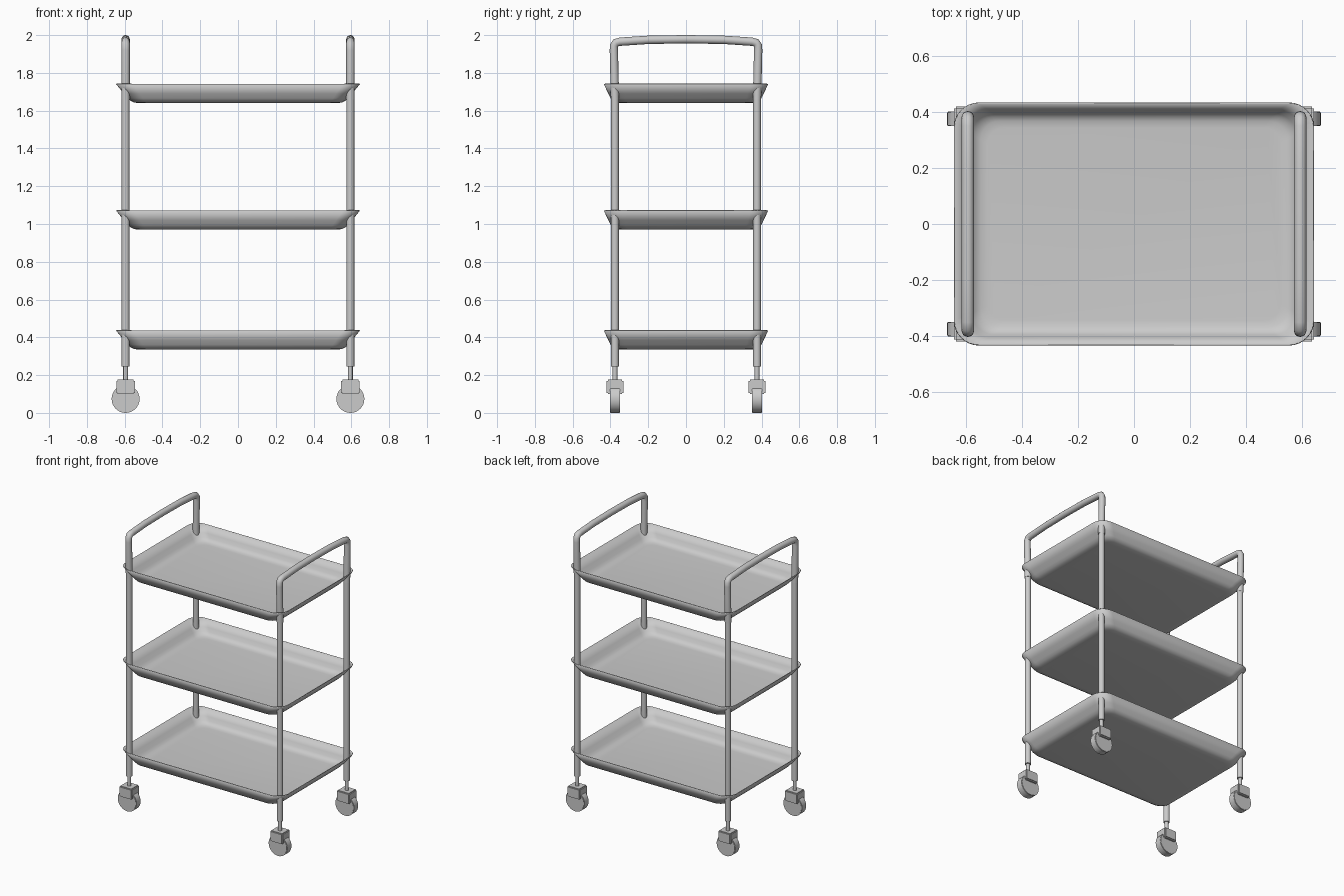
import bpy, bmesh, math
from mathutils import Matrix, Vector

cube = bpy.data.objects.get("Cube")
if cube:
    bpy.data.objects.remove(cube, do_unlink=True)

GREY = 0.6
metal = bpy.data.materials.new("light grey")
metal.use_nodes = True
metal.diffuse_color = (GREY, GREY, GREY, 1)
metal.node_tree.nodes["Principled BSDF"].inputs["Base Color"].default_value = (GREY, GREY, GREY, 1)

POST_X, POST_Y = 0.595, 0.376


def make_object(name, bm, sharp=40):
    bmesh.ops.recalc_face_normals(bm, faces=bm.faces)
    mesh = bpy.data.meshes.new(name)
    bm.to_mesh(mesh)
    bm.free()
    mesh.materials.append(metal)
    obj = bpy.data.objects.new(name, mesh)
    bpy.context.collection.objects.link(obj)
    bpy.ops.object.select_all(action='DESELECT')
    obj.select_set(True)
    bpy.context.view_layer.objects.active = obj
    bpy.ops.object.shade_smooth_by_angle(angle=math.radians(sharp))
    return obj


def rounded_ring(bm, hx, hy, r, z, steps=8):
    verts = []
    for i, (sx, sy) in enumerate([(1, 1), (-1, 1), (-1, -1), (1, -1)]):
        for k in range(steps + 1):
            a = math.pi / 2 * (i + k / steps)
            verts.append(bm.verts.new((sx * (hx - r) + r * math.cos(a),
                                       sy * (hy - r) + r * math.sin(a), z)))
    return verts


def tray(name, z):
    # Thin flared sheet: rim, sloping wall, curved foot, flat floor
    bm = bmesh.new()
    profile = [(0.645, 0.435, 0.09, 0.1), (0.604, 0.411, 0.085, 0.05),
               (0.583, 0.399, 0.08, 0.026), (0.569, 0.388, 0.075, 0.012),
               (0.55, 0.37, 0.07, 0.003), (0.525, 0.345, 0.06, 0)]
    rings = [rounded_ring(bm, hx, hy, r, z + h) for hx, hy, r, h in profile]
    for a, b in zip(rings, rings[1:]):
        n = len(a)
        for i in range(n):
            j = (i + 1) % n
            bm.faces.new((a[i], a[j], b[j], b[i]))
    bm.faces.new(rings[-1])
    obj = make_object(name, bm)
    # Open sheet: outside must face down and out
    floor = obj.data.polygons[-1]
    if floor.normal.z > 0:
        obj.data.flip_normals()
    mod = obj.modifiers.new("thickness", 'SOLIDIFY')
    mod.thickness = 0.005
    mod.offset = -1


def cylinder(name, radius, depth, centre, rotation=None, bevel=0.0):
    bm = bmesh.new()
    matrix = Matrix.Translation(centre) @ (rotation or Matrix())
    bmesh.ops.create_cone(bm, cap_ends=True, segments=32, radius1=radius,
                          radius2=radius, depth=depth, matrix=matrix)
    if bevel:
        rims = [e for e in bm.edges if any(len(f.verts) > 4 for f in e.link_faces)]
        bmesh.ops.bevel(bm, geom=rims, offset=bevel, segments=2, affect='EDGES')
    return make_object(name, bm)


def handle(name, x):
    # Slightly arched grab bar with tight bends
    half = [(0.376, 1.66), (0.378, 1.75), (0.382, 1.92), (0.381, 1.945),
            (0.372, 1.959), (0.35, 1.965), (0.2, 1.975)]
    path = half + [(0, 1.978)] + [(-y, z) for y, z in reversed(half)]
    bm = bmesh.new()
    rings = []
    for i, (y, z) in enumerate(path):
        before = Vector(path[max(i - 1, 0)])
        after = Vector(path[min(i + 1, len(path) - 1)])
        t = (after - before).normalized()
        ring = []
        for k in range(20):
            a = math.tau * k / 20
            u, v = 0.022 * math.cos(a), 0.022 * math.sin(a)
            ring.append(bm.verts.new((x + u, y - t.y * v, z + t.x * v)))
        rings.append(ring)
    for a, b in zip(rings, rings[1:]):
        for k in range(20):
            j = (k + 1) % 20
            bm.faces.new((a[k], a[j], b[j], b[k]))
    bm.faces.new(rings[0])
    bm.faces.new(rings[-1])
    make_object(name, bm, 60)


def caster(label, x, y):
    cylinder(label + "_caster_stem", 0.0125, 0.1, (x, y, 0.21))
    # Housing block above the wheel
    bm = bmesh.new()
    size = Matrix.Diagonal((0.098, 0.088, 0.076, 1))
    bmesh.ops.create_cube(bm, size=1, matrix=Matrix.Translation((x, y, 0.138)) @ size)
    bmesh.ops.bevel(bm, geom=bm.edges[:], offset=0.006, segments=2, affect='EDGES')
    make_object(label + "_caster_housing", bm)
    cylinder(label + "_wheel", 0.074, 0.052, (x, y, 0.074),
             Matrix.Rotation(math.pi / 2, 4, 'X'), bevel=0.003)


# Trays
for label, z in (("lower", 0.335), ("middle", 0.97), ("upper", 1.64)):
    tray(label + "_tray", z)

# Posts, casters and handles
for side, sx in (("left", 1), ("right", -1)):
    for end, sy in (("front", -1), ("back", 1)):
        x, y = sx * POST_X, sy * POST_Y
        cylinder(f"{end}_{side}_post", 0.0205, 1.435, (x, y, 0.9625))
        caster(f"{end}_{side}", x, y)
    handle(side + "_handle", sx * POST_X)
